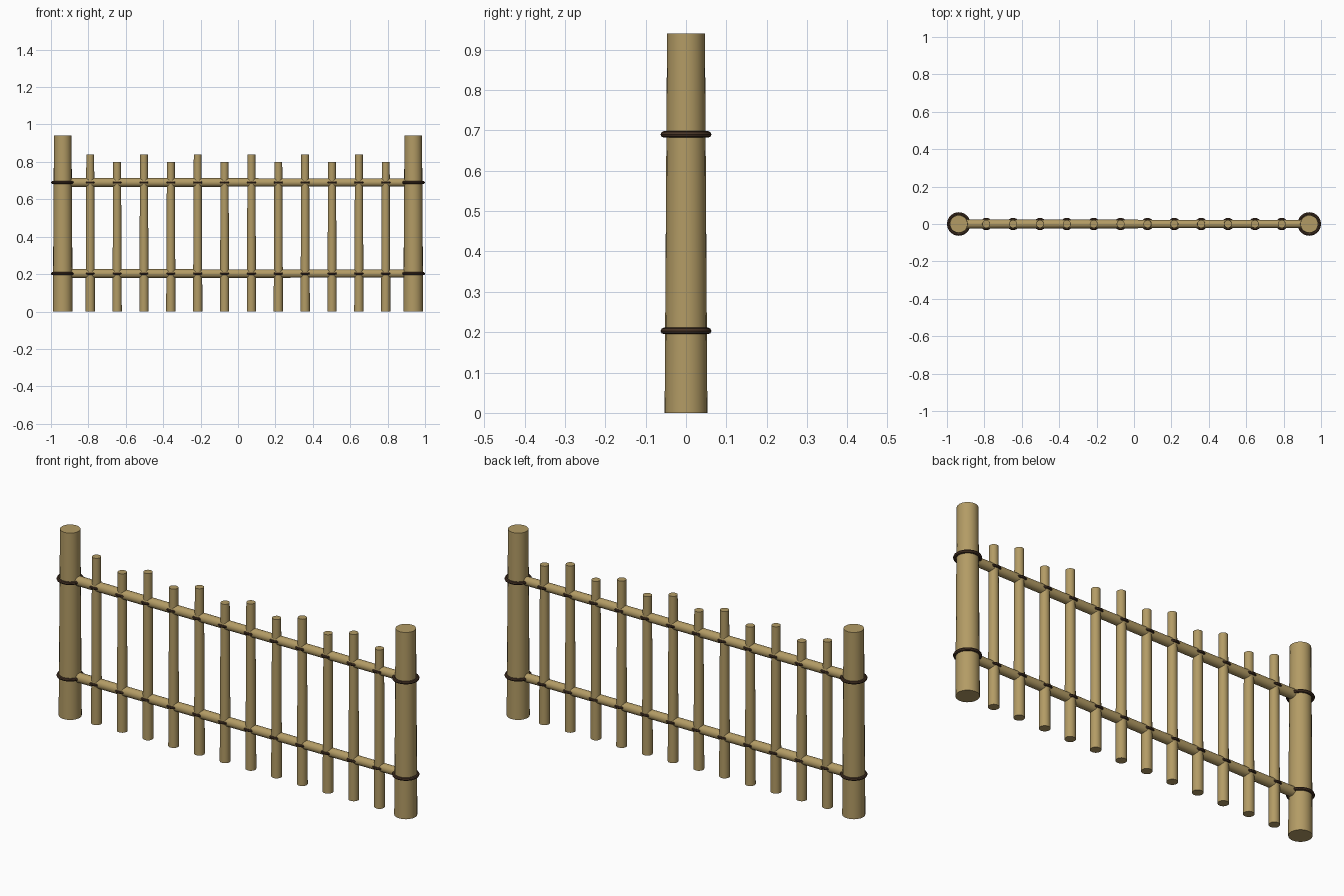
import bpy, math

if "Cube" in bpy.data.objects:
    bpy.data.objects.remove(bpy.data.objects["Cube"])


def material(name, rgb):
    m = bpy.data.materials.new(name)
    m.diffuse_color = (*rgb, 1)
    m.use_nodes = True
    m.node_tree.nodes["Principled BSDF"].inputs["Base Color"].default_value = m.diffuse_color
    return m


bamboo = material("bamboo", (0.45, 0.33, 0.13))
rope = material("rope", (0.065, 0.035, 0.02))


def finish(name, mat):
    ob = bpy.context.object
    ob.name = name
    ob.data.materials.append(mat)
    bpy.ops.object.shade_smooth_by_angle(angle=math.radians(40))


def pole(name, x, r_bottom, r_top, height):
    bpy.ops.mesh.primitive_cone_add(vertices=20, radius1=r_bottom, radius2=r_top,
                                    depth=height, location=(x, 0, height / 2))
    finish(name, bamboo)


def lashing(name, x, z, major, minor):
    bpy.ops.mesh.primitive_torus_add(major_segments=24, minor_segments=8, major_radius=major,
                                     minor_radius=minor, location=(x, 0, z))
    finish(name, rope)


POST_X = 0.937
RAIL_HEIGHTS = (0.203, 0.69)

# End posts, slightly tapered, with rope rings
for side in (-1, 1):
    pole("post", side * POST_X, 0.053, 0.047, 0.94)
    for z in RAIL_HEIGHTS:
        lashing("post_lashing", side * POST_X, z, 0.055, 0.008)

# Horizontal rails, thicker at the left
for z in RAIL_HEIGHTS:
    bpy.ops.mesh.primitive_cone_add(vertices=20, radius1=0.024, radius2=0.0215, depth=2 * POST_X,
                                    location=(0, 0, z), rotation=(0, math.pi / 2, 0))
    finish("rail", bamboo)

# Pickets of alternating height, tied to both rails
COUNT = 12
for i in range(COUNT):
    x = -0.79 + 1.58 * i / (COUNT - 1)
    pole("picket", x, 0.025, 0.021, 0.84 if i % 2 == 0 else 0.80)
    for z in RAIL_HEIGHTS:
        lashing("picket_lashing", x, z, 0.0265, 0.0065)
